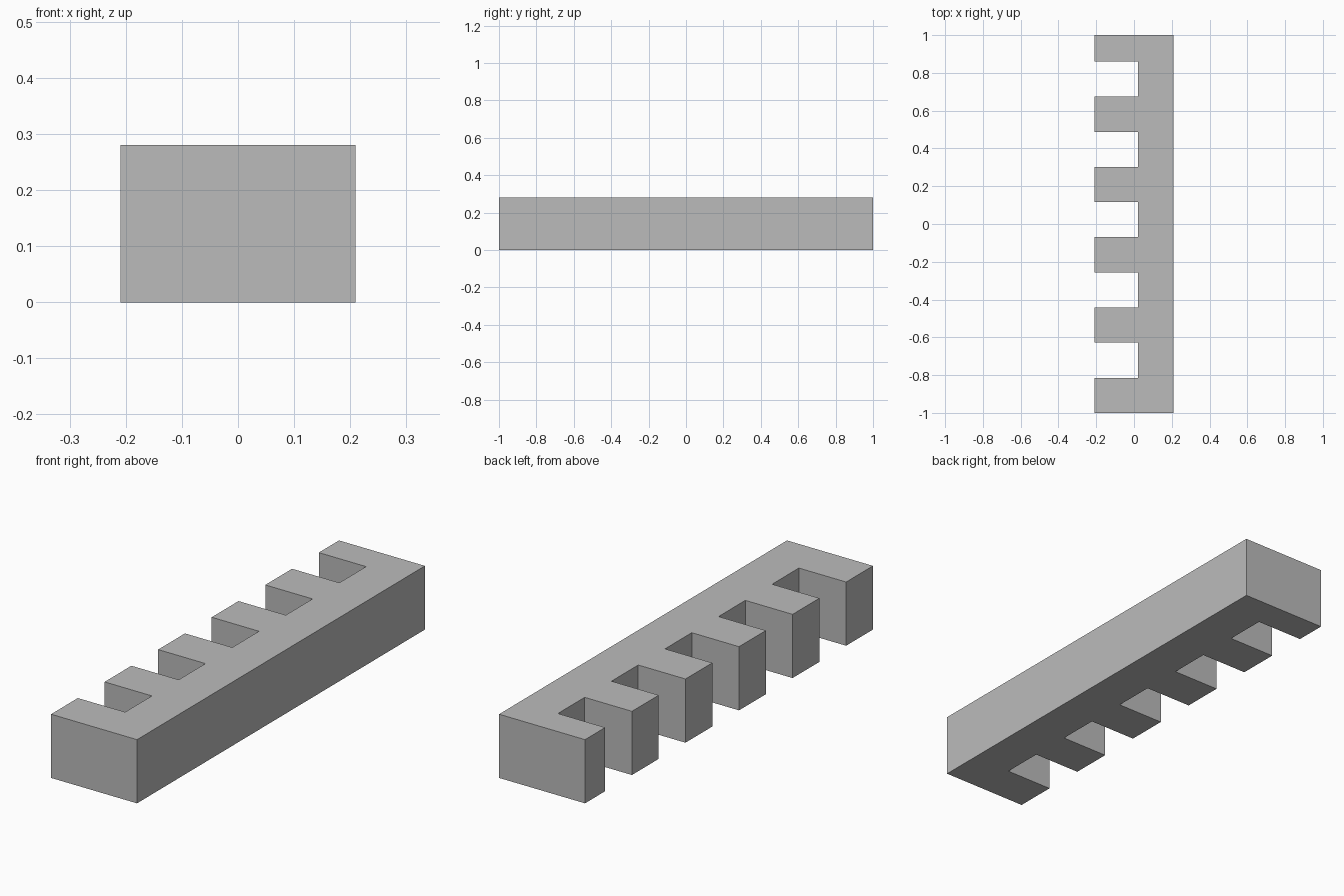
import bpy
import bmesh

cube = bpy.data.objects.get("Cube")
if cube:
    bpy.data.objects.remove(cube)

HALF_WIDTH, HALF_LENGTH, HEIGHT = 0.209, 1.0, 0.28
SLOT_BACK = 0.021      # depth line where the slots end
STEP = 0.186           # width of each tooth and each slot
SLOTS = 5

# Grey material
grey = bpy.data.materials.new("plain_grey")
grey.use_nodes = True
colour = (0.5, 0.5, 0.5, 1)
grey.diffuse_color = colour
grey.node_tree.nodes["Principled BSDF"].inputs["Base Color"].default_value = colour

# Comb outline: straight spine on +x, evenly spaced slots cut in from -x
outline = [(-HALF_WIDTH, -HALF_LENGTH), (HALF_WIDTH, -HALF_LENGTH),
           (HALF_WIDTH, HALF_LENGTH), (-HALF_WIDTH, HALF_LENGTH)]
for i in reversed(range(SLOTS)):
    near = -HALF_LENGTH + STEP * (2 * i + 1)
    far = near + STEP
    outline += [(-HALF_WIDTH, far), (SLOT_BACK, far),
                (SLOT_BACK, near), (-HALF_WIDTH, near)]

# Extrude the outline into the toothed bar
bm = bmesh.new()
base = bm.faces.new([bm.verts.new((x, y, 0)) for x, y in outline])
top = bmesh.ops.extrude_face_region(bm, geom=[base], use_keep_orig=True)
bmesh.ops.translate(bm, vec=(0, 0, HEIGHT),
                    verts=[g for g in top["geom"] if isinstance(g, bmesh.types.BMVert)])
bmesh.ops.recalc_face_normals(bm, faces=bm.faces)

mesh = bpy.data.meshes.new("toothed_bar")
bm.to_mesh(mesh)
bm.free()
mesh.materials.append(grey)
bpy.context.collection.objects.link(bpy.data.objects.new("toothed_bar", mesh))
